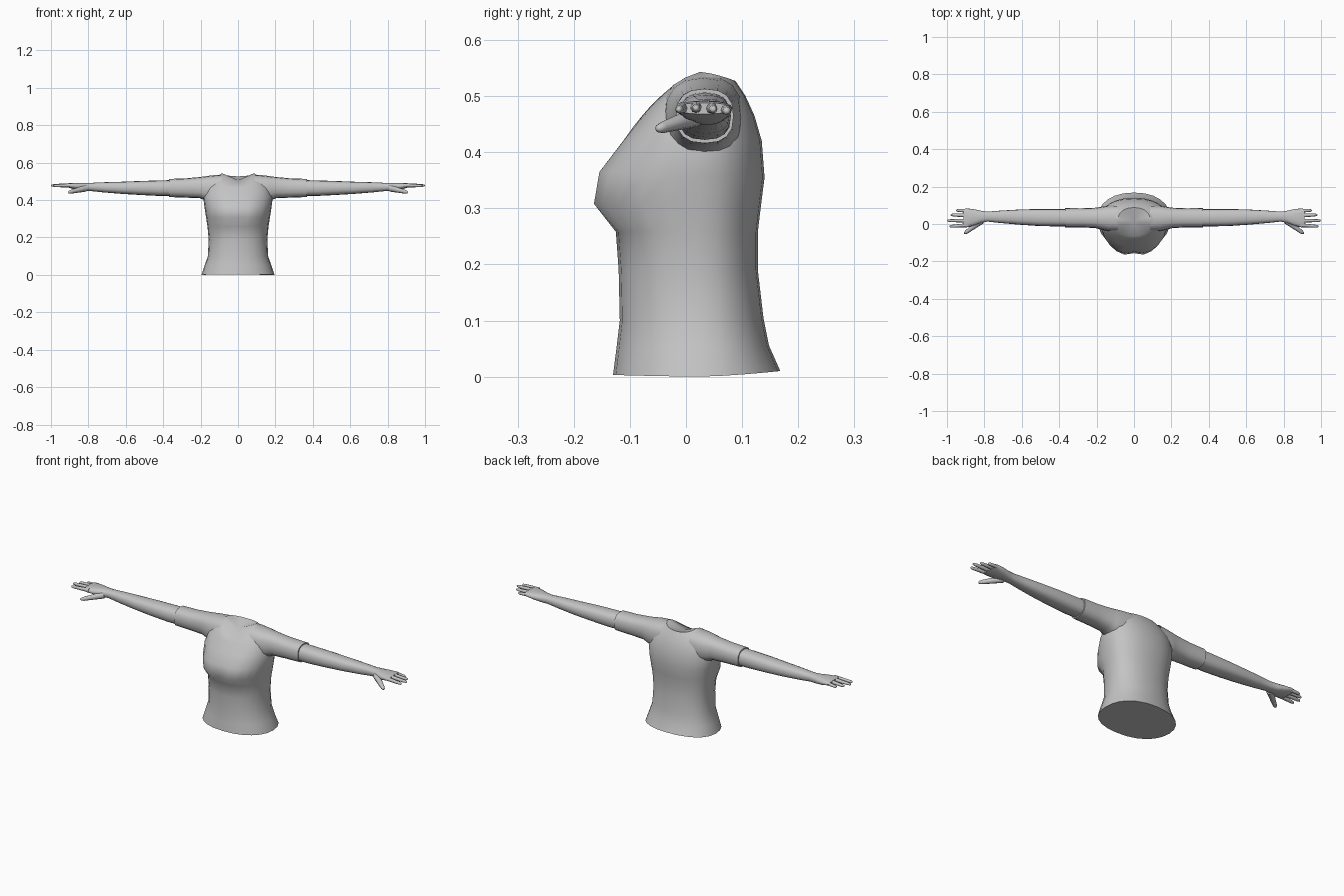
import bpy, bmesh, math
from mathutils import Vector

if "Cube" in bpy.data.objects:
    bpy.data.objects.remove(bpy.data.objects["Cube"])

grey = bpy.data.materials.new("plain grey")
grey.diffuse_color = (0.55, 0.55, 0.55, 1)
grey.use_nodes = True
grey.node_tree.nodes["Principled BSDF"].inputs["Base Color"].default_value = grey.diffuse_color


def spow(v, p):
    return math.copysign(abs(v) ** p, v)


def loft(name, rings, cap_start=True, cap_end=True, end_point=None, angle=50):
    """Skin a list of equal-length rings into one smooth object."""
    bm = bmesh.new()
    rows = [[bm.verts.new(p) for p in ring] for ring in rings]
    n = len(rows[0])
    for a, b in zip(rows, rows[1:]):
        for i in range(n):
            j = (i + 1) % n
            bm.faces.new((a[i], a[j], b[j], b[i]))
    if cap_start:
        bm.faces.new(rows[0][::-1])
    if end_point:
        tip = bm.verts.new(end_point)
        for i in range(n):
            bm.faces.new((rows[-1][i], rows[-1][(i + 1) % n], tip))
    elif cap_end:
        bm.faces.new(rows[-1])
    bmesh.ops.recalc_face_normals(bm, faces=bm.faces)
    mesh = bpy.data.meshes.new(name)
    bm.to_mesh(mesh)
    bm.free()
    mesh.materials.append(grey)
    ob = bpy.data.objects.new(name, mesh)
    bpy.context.collection.objects.link(ob)
    bpy.ops.object.select_all(action='DESELECT')
    bpy.context.view_layer.objects.active = ob
    ob.select_set(True)
    bpy.ops.object.shade_smooth_by_angle(angle=math.radians(angle))
    return ob


def torso_ring(hx, y0, y1, zf, zs, zb, dip=0.0, n=24, yc=0.025, p=0.9):
    """Body section with separate heights at front, side and back."""
    pts = []
    for i in range(n):
        t = 2 * math.pi * i / n
        c, s = spow(math.cos(t), p), spow(math.sin(t), p)
        y = yc + s * ((y1 - yc) if s > 0 else (yc - y0))
        z = zs + ((zb if s > 0 else zf) - zs) * abs(s) ** 1.5
        x = hx * c
        if s < 0:  # hollow between the two sides of the chest
            y += dip * max(0, 1 - abs(x) / 0.05)
        pts.append((x, y, z))
    return pts


# Torso from hem to neckline: half width, front y, back y, heights, chest hollow
sections = [
    (0.195, -0.130, 0.168, 0.003, 0.000, 0.010, 0),
    (0.179, -0.124, 0.148, 0.050, 0.050, 0.055, 0),
    (0.161, -0.118, 0.138, 0.100, 0.100, 0.105, 0),
    (0.157, -0.120, 0.128, 0.190, 0.190, 0.190, 0),
    (0.163, -0.125, 0.128, 0.258, 0.258, 0.258, 0),
    (0.171, -0.170, 0.133, 0.308, 0.308, 0.300, 0.014),
    (0.179, -0.160, 0.140, 0.365, 0.360, 0.355, 0.012),
    (0.186, -0.116, 0.135, 0.420, 0.415, 0.420, 0.004),
    (0.168, -0.092, 0.122, 0.448, 0.475, 0.465, 0),
    (0.130, -0.078, 0.106, 0.465, 0.520, 0.500, 0),
    (0.085, -0.065, 0.088, 0.480, 0.543, 0.527, 0),
]
loft("torso", [torso_ring(*s) for s in sections], end_point=(0, 0.015, 0.506))


def limb_ring(x, y0, y1, z0, z1, n=16, p=0.8):
    """Rounded section across an arm, facing along x."""
    return [(x, (y0 + y1) / 2 + (y1 - y0) / 2 * spow(math.cos(2 * math.pi * i / n), p),
             (z0 + z1) / 2 + (z1 - z0) / 2 * spow(math.sin(2 * math.pi * i / n), p))
            for i in range(n)]


def finger(name, start, end, r0, r1, n=8):
    """Tapered finger with a rounded tip."""
    a, b = Vector(start), Vector(end)
    d = (b - a).normalized()
    u = d.cross(Vector((0, 0, 1))).normalized()
    v = d.cross(u)
    rings = []
    for t, k in ((0, 1), (0.45, 1.0), (0.85, 1), (0.96, 0.75)):
        r = (r0 + (r1 - r0) * t) * k
        rings.append([a.lerp(b, t) + u * r * math.cos(2 * math.pi * i / n)
                      + v * r * math.sin(2 * math.pi * i / n) for i in range(n)])
    return loft(name, rings, end_point=b, angle=60)


sleeve = [
    (0.085, -0.040, 0.100, 0.400, 0.536),
    (0.140, -0.038, 0.098, 0.385, 0.532),
    (0.175, -0.030, 0.092, 0.398, 0.527),
    (0.205, -0.022, 0.087, 0.410, 0.523),
    (0.280, -0.018, 0.084, 0.413, 0.516),
    (0.370, -0.018, 0.085, 0.416, 0.513),
    (0.370, -0.008, 0.075, 0.426, 0.503),
]
arm = [
    (0.340, -0.012, 0.079, 0.422, 0.507),
    (0.420, -0.013, 0.080, 0.422, 0.505),
    (0.520, -0.010, 0.080, 0.427, 0.502),
    (0.620, -0.003, 0.077, 0.433, 0.498),
    (0.720, 0.006, 0.071, 0.441, 0.495),
    (0.785, 0.013, 0.066, 0.448, 0.492),
    (0.820, 0.006, 0.071, 0.449, 0.492),
    (0.860, -0.010, 0.080, 0.455, 0.492),
    (0.895, -0.018, 0.083, 0.463, 0.491),
    (0.912, -0.016, 0.080, 0.468, 0.488),
]
fingers = {
    "little_finger": ((0.885, 0.070, 0.477), (0.952, 0.073, 0.473), 0.010, 0.007),
    "ring_finger": ((0.885, 0.045, 0.479), (0.982, 0.049, 0.476), 0.011, 0.007),
    "middle_finger": ((0.885, 0.018, 0.480), (1.000, 0.018, 0.478), 0.011, 0.007),
    "index_finger": ((0.885, -0.006, 0.479), (0.988, -0.013, 0.476), 0.011, 0.007),
    "thumb": ((0.815, 0.018, 0.463), (0.908, -0.052, 0.441), 0.018, 0.009),
}

# Right and left arms, built once and mirrored
parts = [loft("sleeve", [limb_ring(*s) for s in sleeve], cap_start=False),
         loft("arm", [limb_ring(*s) for s in arm], cap_start=False)]
parts += [finger(name, *spec) for name, spec in fingers.items()]
for ob in parts:
    mirror = ob.modifiers.new("both sides", 'MIRROR')
    mirror.use_axis[0] = True
    mirror.use_mirror_merge = False
